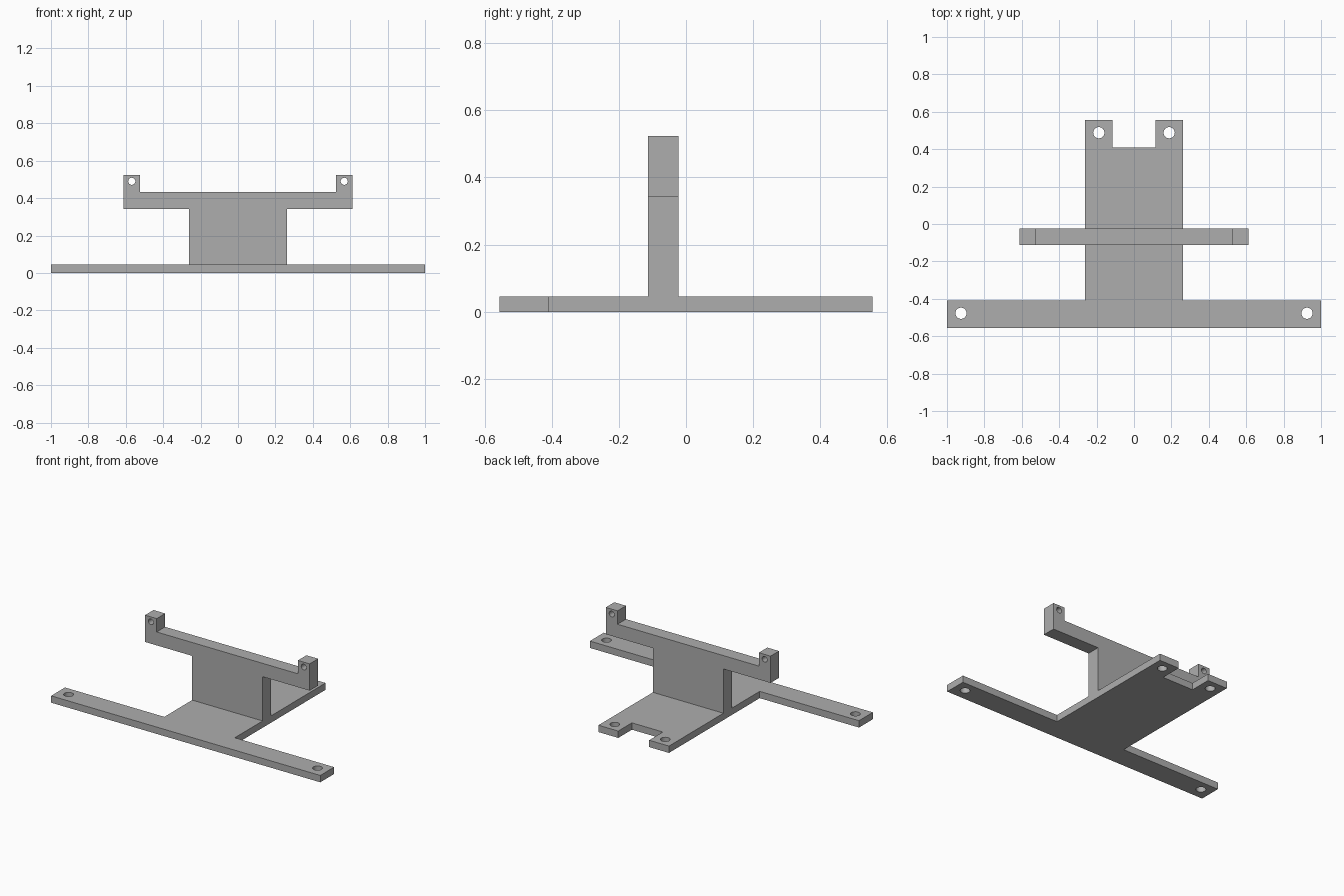
import bpy
from math import cos, sin, pi, radians

cube = bpy.data.objects.get("Cube")
if cube:
    bpy.data.objects.remove(cube, do_unlink=True)

GREY = (0.42, 0.42, 0.42, 1.0)
grey = bpy.data.materials.new("grey plastic")
grey.use_nodes = True
grey.diffuse_color = GREY
grey.node_tree.nodes["Principled BSDF"].inputs["Base Color"].default_value = GREY


def mirrored(half):
    """Close a right-hand outline by mirroring it across x = 0."""
    return half + [(-x, y) for x, y in reversed(half)]


def circle(cx, cy, r, sides=32):
    return [(cx + r * cos(2 * pi * i / sides), cy + r * sin(2 * pi * i / sides))
            for i in range(sides)]


def plate(name, half, holes, thickness, location, tilt=0.0):
    """Extrude a symmetric outline with mirrored round holes into a solid plate."""
    curve = bpy.data.curves.new(name + " profile", "CURVE")
    curve.dimensions = "2D"
    curve.fill_mode = "BOTH"
    curve.extrude = thickness / 2
    loops = [mirrored(half)]
    for x, y, r in holes:
        loops += [circle(x, y, r), circle(-x, y, r)]
    for loop in loops:
        spline = curve.splines.new("POLY")
        spline.points.add(len(loop) - 1)
        for point, (x, y) in zip(spline.points, loop):
            point.co = (x, y, 0, 1)
        spline.use_cyclic_u = True
    curve.materials.append(grey)
    obj = bpy.data.objects.new(name, curve)
    bpy.context.collection.objects.link(obj)
    obj.location = location
    obj.rotation_euler.x = tilt
    # Turn the profile into a mesh with crisp edges and smooth hole walls
    bpy.ops.object.select_all(action="DESELECT")
    obj.select_set(True)
    bpy.context.view_layer.objects.active = obj
    bpy.ops.object.convert(target="MESH")
    bpy.ops.object.shade_smooth_by_angle(angle=radians(30))
    return obj


BASE_T = 0.046
UPRIGHT_T = 0.09

# Flat base: wide front crossbar, central deck, notched rear with two tabs
base_half = [(1.0, -0.555), (1.0, -0.408), (0.262, -0.408),
             (0.262, 0.555), (0.115, 0.555), (0.115, 0.41)]
plate("base_plate", base_half, [(0.925, -0.477, 0.03), (0.188, 0.488, 0.03)],
      BASE_T, (0, 0, BASE_T / 2))

# Upright T-shaped support with a drilled ear at each end, rooted in the base
upright_half = [(0.262, 0.02), (0.262, 0.343), (0.612, 0.343),
                (0.612, 0.523), (0.525, 0.523), (0.525, 0.433)]
plate("upright_support", upright_half, [(0.568, 0.49, 0.019)],
      UPRIGHT_T, (0, -0.068, 0), tilt=pi / 2)
